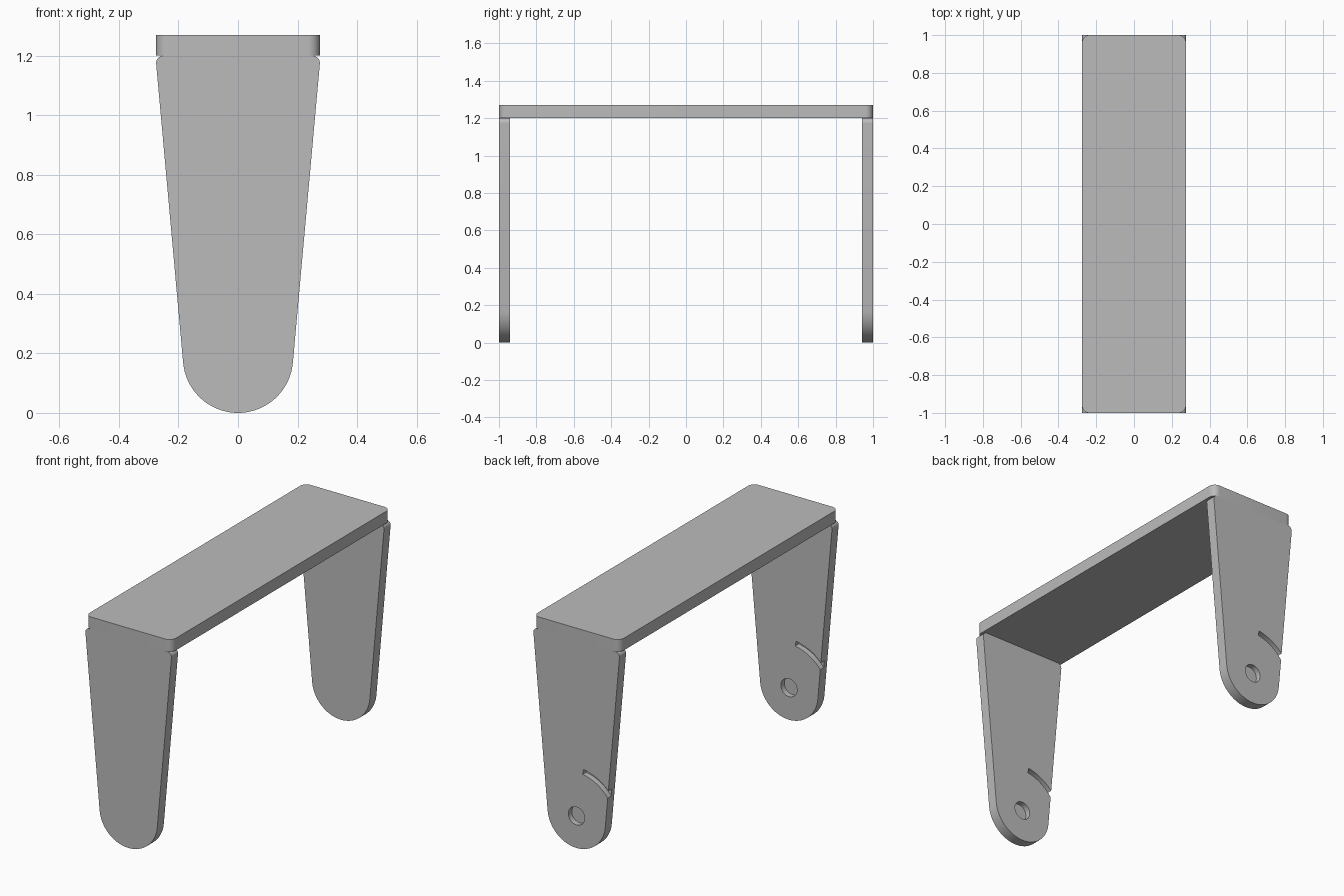
import bpy, bmesh
from math import cos, sin, pi, atan2, radians
from mathutils import Vector

cube = bpy.data.objects.get("Cube")
if cube:
    bpy.data.objects.remove(cube, do_unlink=True)

WIDTH, LENGTH, HEIGHT = 0.55, 2.0, 1.27
LEG_TOP, LEG_THICK = 1.2, 0.06
FOOT_R, POCKET = 0.185, 0.032

grey = bpy.data.materials.new("plain grey")
grey.use_nodes = True
grey.diffuse_color = (0.5, 0.5, 0.5, 1)
grey.node_tree.nodes["Principled BSDF"].inputs["Base Color"].default_value = (0.5, 0.5, 0.5, 1)


def arc(cx, cy, r, start, end, steps):
    """Points along a circular arc, angles in radians."""
    angles = [start + (end - start) * i / steps for i in range(steps + 1)]
    return [(cx + r * cos(a), cy + r * sin(a)) for a in angles]


def prism(name, points, origin, depth):
    """Closed outline of 3D points extruded along the depth vector."""
    bm = bmesh.new()
    face = bm.faces.new([bm.verts.new(Vector(p) + Vector(origin)) for p in points])
    side = bmesh.ops.extrude_face_region(bm, geom=[face])["geom"]
    bmesh.ops.translate(bm, vec=depth, verts=[v for v in side if isinstance(v, bmesh.types.BMVert)])
    bmesh.ops.recalc_face_normals(bm, faces=bm.faces)
    mesh = bpy.data.meshes.new(name)
    bm.to_mesh(mesh)
    bm.free()
    mesh.materials.append(grey)
    obj = bpy.data.objects.new(name, mesh)
    bpy.context.collection.objects.link(obj)
    return obj


def upright(points):
    return [(x, 0, z) for x, z in points]


def activate(obj):
    bpy.ops.object.select_all(action='DESELECT')
    obj.select_set(True)
    bpy.context.view_layer.objects.active = obj


def cut(obj, cutter):
    activate(obj)
    mod = obj.modifiers.new("pocket", 'BOOLEAN')
    mod.operation, mod.solver, mod.object = 'DIFFERENCE', 'EXACT', cutter
    bpy.ops.object.modifier_apply(modifier=mod.name)
    bpy.data.objects.remove(cutter, do_unlink=True)


def smooth(obj):
    activate(obj)
    bpy.ops.object.shade_smooth_by_angle(angle=radians(30))


# Top plate: rounded rectangle in plan
r = 0.04
plan = []
for i, (sx, sy) in enumerate([(1, 1), (-1, 1), (-1, -1), (1, -1)]):
    plan += arc(sx * (WIDTH / 2 - r), sy * (LENGTH / 2 - r), r, i * pi / 2, (i + 1) * pi / 2, 10)
smooth(prism("top_plate", [(x, y, 0) for x, y in plan], (0, 0, LEG_TOP), (0, 0, HEIGHT - LEG_TOP)))

# Leg outline: round foot, tapered sides, small rounded shoulders
shoulder = 0.025
sx, sz = WIDTH / 2 - shoulder, LEG_TOP - shoulder
taper = atan2(sx + shoulder - FOOT_R, sz - FOOT_R)
outline = arc(0, FOOT_R, FOOT_R, -pi + taper, -taper, 40)
outline += arc(sx, sz, shoulder, -taper, pi / 2, 8)
outline += arc(-sx, sz, shoulder, pi / 2, pi + taper, 8)

# Pocket outlines, sunk into the rear face of each leg
hole = arc(0, FOOT_R, 0.052, 0, 2 * pi, 32)[:-1]
a0, a1 = radians(99), radians(165)
slot = arc(0, FOOT_R, 0.284, a0, a1, 24) + arc(0, FOOT_R, 0.254, a1, a0, 24)

for name, rear in (("front_leg", -LENGTH / 2 + LEG_THICK), ("back_leg", LENGTH / 2)):
    leg = prism(name, upright(outline), (0, rear - LEG_THICK, 0), (0, LEG_THICK, 0))
    for shape in (hole, slot):
        cut(leg, prism("pocket_cutter", upright(shape), (0, rear - POCKET, 0), (0, POCKET + 0.02, 0)))
    smooth(leg)
